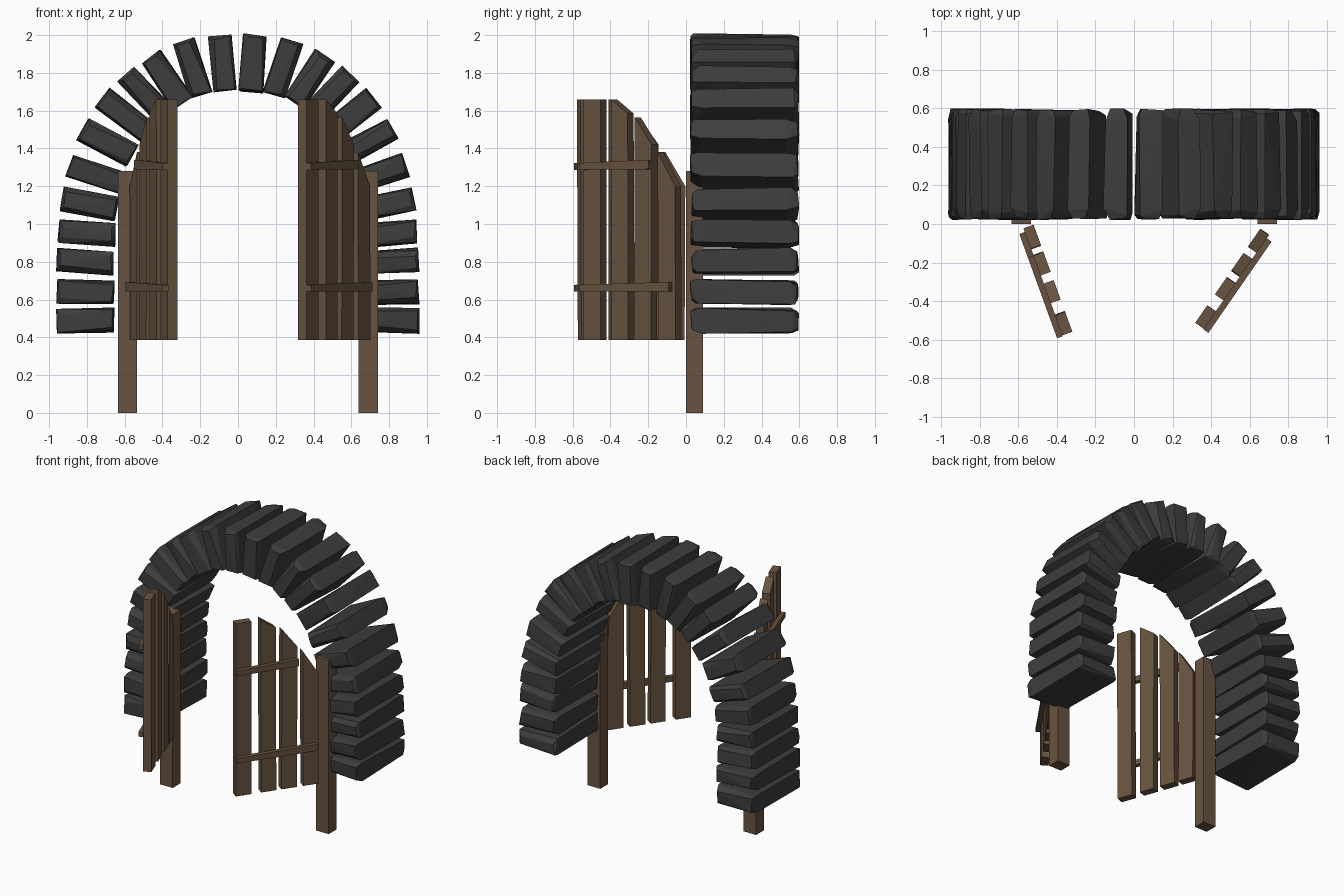
import bpy
import bmesh
import random
from math import radians
from mathutils import Vector, Matrix

random.seed(11)
cube = bpy.data.objects.get("Cube")
if cube:
    bpy.data.objects.remove(cube, do_unlink=True)


def material(name, colour):
    mat = bpy.data.materials.new(name)
    mat.use_nodes = True
    mat.diffuse_color = (*colour, 1)
    mat.node_tree.nodes["Principled BSDF"].inputs["Base Color"].default_value = (*colour, 1)
    return mat


WOOD = material("brown wood", (0.14, 0.088, 0.052))
STONE = material("dark grey stone", (0.047, 0.047, 0.048))


def hull(name, points, mat, matrix=Matrix()):
    """Make a flat-shaded convex solid from a few corner points."""
    bm = bmesh.new()
    for p in points:
        bm.verts.new(matrix @ Vector(p))
    out = bmesh.ops.convex_hull(bm, input=bm.verts)
    loose = [v for v in set(out["geom_interior"] + out["geom_unused"])
             if isinstance(v, bmesh.types.BMVert) and not v.link_faces]
    bmesh.ops.delete(bm, geom=loose, context="VERTS")
    bmesh.ops.dissolve_limit(bm, angle_limit=radians(1), verts=bm.verts, edges=bm.edges)
    bmesh.ops.recalc_face_normals(bm, faces=bm.faces)
    mesh = bpy.data.meshes.new(name)
    bm.to_mesh(mesh)
    bm.free()
    mesh.materials.append(mat)
    obj = bpy.data.objects.new(name, mesh)
    bpy.context.scene.collection.objects.link(obj)
    return obj


SIGNS = [(a, b, c) for a in (-1, 1) for b in (-1, 1) for c in (-1, 1)]


def stone(name, x, z, angle):
    """Roughly hewn block: jittered box with its two ends chipped."""
    pts = []
    for a, y, t in SIGNS:
        length = 0.155 - random.uniform(0, 0.012)
        thick = 0.069 - random.uniform(0, 0.017)
        chip = random.uniform(0.004, 0.034)
        pts.append((a * length, y * random.uniform(0.22, 0.27), t * thick))
        pts.append((a * (length - chip * 0.6), y * random.uniform(0.275, 0.29), t * (thick - chip)))
    turn = Matrix.Rotation(radians(-angle), 4, "Y")
    hull(name, pts, STONE, Matrix.Translation((x, 0.31, z)) @ turn)


# Arch stones: centre x, centre z, tilt of one side, mirrored to the other
ARCH = [(0.808, 0.49, -1), (0.808, 0.638, 1), (0.81, 0.80, 3), (0.797, 0.95, 5),
        (0.785, 1.105, 11), (0.752, 1.265, 19), (0.69, 1.43, 28), (0.60, 1.575, 38),
        (0.49, 1.685, 46), (0.378, 1.765, 56), (0.24, 1.825, 73), (0.08, 1.85, 85)]
for i, (x, z, tilt) in enumerate(ARCH, 1):
    stone(f"left_arch_stone_{i}", x, z, tilt)
    stone(f"right_arch_stone_{i}", -x, z, 180 - tilt)

# Gate posts
for side, x in (("left", 0.69), ("right", -0.585)):
    hull(f"{side}_gate_post",
         [(x + a * 0.051, 0.045 + b * 0.045, 0.64 + c * 0.64) for a, b, c in SIGNS], WOOD)

# Planks: start and end along the door, top heights at both edges
PLANKS = [(0.0, 0.112, 1.20, 1.38), (0.15, 0.26, 1.42, 1.565),
          (0.305, 0.412, 1.585, 1.66), (0.48, 0.59, 1.66, 1.66)]
# Battens: start, height at start, height at end
BATTENS = [(0.15, 1.315, 1.305), (0.02, 0.668, 0.66)]


def door(side, hinge, free, batten_side):
    """Half gate, built along its own length then swung open on the hinge."""
    along = (Vector(free) - Vector(hinge)).normalized()
    out = Vector((-along.y, along.x)) * batten_side
    frame = Matrix(((along.x, out.x, 0, hinge[0]), (along.y, out.y, 0, hinge[1]),
                    (0, 0, 1, 0), (0, 0, 0, 1)))
    for i, (s0, s1, top0, top1) in enumerate(PLANKS, 1):
        skew = random.uniform(-0.006, 0.006)
        pts = [(s, d, z) for d in (-0.042, 0.014)
               for s, z in ((s0, top0), (s1, top1), (s0 + skew, 0.385), (s1 + skew, 0.385))]
        hull(f"{side}_door_plank_{i}", pts, WOOD, frame)
    for i, (start, z0, z1) in enumerate(BATTENS, 1):
        pts = [(s, d, z + e) for s, z, h in ((start, z0, 0.025), (0.595, z1, 0.018))
               for d in (0.012, 0.044) for e in (-h, h)]
        hull(f"{side}_door_batten_{i}", pts, WOOD, frame)


door("left", (0.688, -0.05), (0.349, -0.54), 1)
door("right", (-0.56, -0.018), (-0.36, -0.57), -1)
